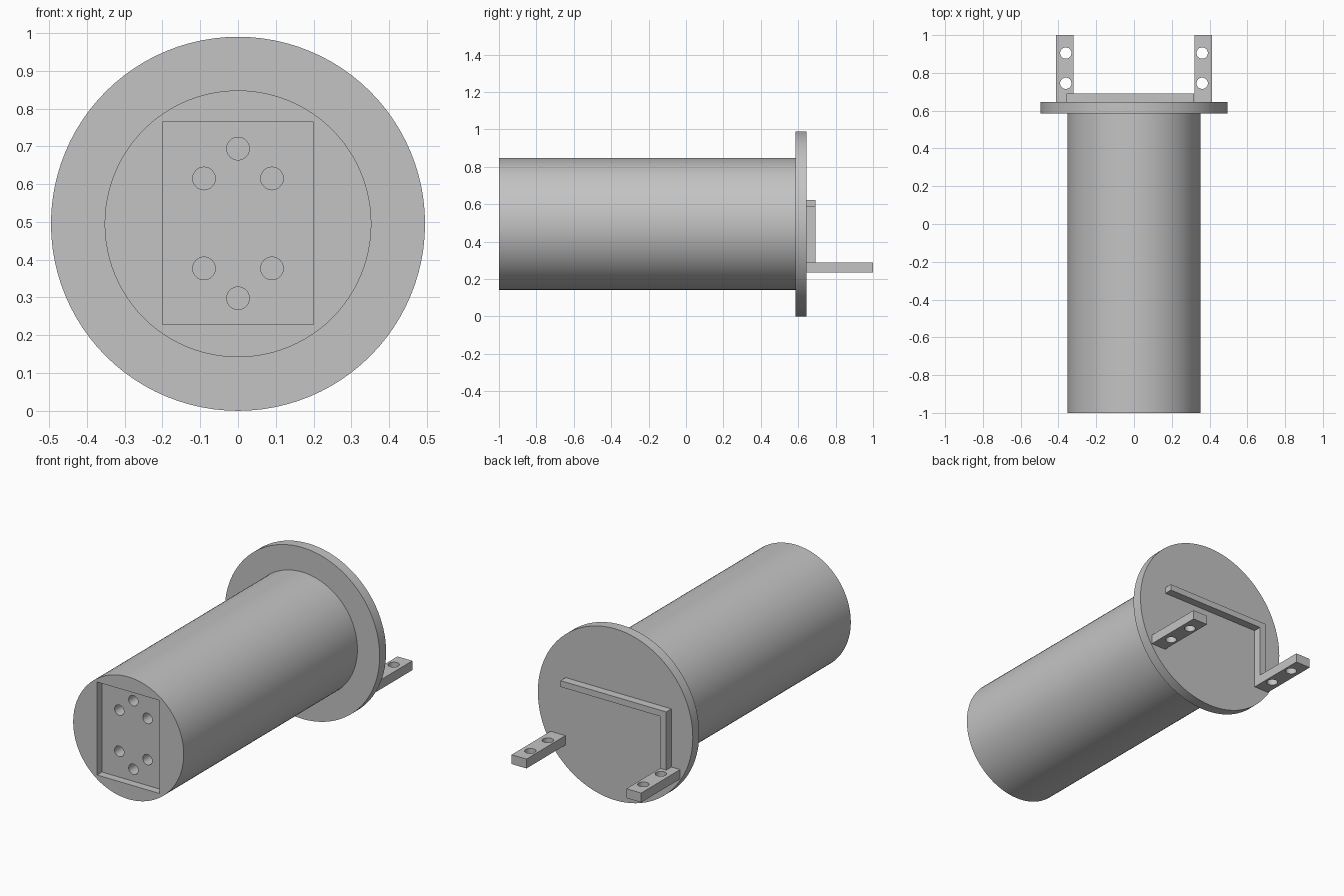
import bpy
import math

default = bpy.data.objects.get("Cube")
if default:
    bpy.data.objects.remove(default, do_unlink=True)

AXIS_Z = 0.495      # height of the main axis
FACE_Y = 0.645      # rear face of the flange

grey = bpy.data.materials.new("plain grey")
grey.use_nodes = True
grey.diffuse_color = (0.55, 0.55, 0.55, 1)
grey.node_tree.nodes["Principled BSDF"].inputs["Base Color"].default_value = (0.55, 0.55, 0.55, 1)


def finish(obj, name):
    obj.name = name
    obj.data.name = name
    obj.data.materials.append(grey)
    return obj


def box(name, x, y, z):
    """Box from (min, max) pairs along each axis."""
    spans = (x, y, z)
    bpy.ops.mesh.primitive_cube_add(size=1, location=[(a + b) / 2 for a, b in spans])
    obj = bpy.context.object
    obj.scale = [b - a for a, b in spans]
    bpy.ops.object.transform_apply(location=False, rotation=False, scale=True)
    return finish(obj, name)


def rod_y(name, radius, y, x=0, z=AXIS_Z, sides=96):
    """Cylinder lying along y."""
    bpy.ops.mesh.primitive_cylinder_add(
        vertices=sides, radius=radius, depth=y[1] - y[0],
        location=(x, (y[0] + y[1]) / 2, z), rotation=(math.pi / 2, 0, 0))
    return finish(bpy.context.object, name)


def cut(target, cutter):
    cutter.hide_render = True
    mod = target.modifiers.new("cut", 'BOOLEAN')
    mod.operation = 'DIFFERENCE'
    mod.solver = 'EXACT'
    mod.object = cutter
    bpy.context.view_layer.objects.active = target
    bpy.ops.object.modifier_apply(modifier=mod.name)
    bpy.data.objects.remove(cutter, do_unlink=True)


def smooth(obj):
    bpy.ops.object.select_all(action='DESELECT')
    obj.select_set(True)
    bpy.context.view_layer.objects.active = obj
    bpy.ops.object.shade_smooth_by_angle(angle=math.radians(30))


# Main barrel with a rectangular recess and six blind holes in its front
body = rod_y("barrel", 0.353, (-1, 0.586))
cut(body, box("recess_cutter", (-0.2, 0.2), (-1.1, -0.955), (0.228, 0.765)))
for x, dz in ((0, 0.198), (-0.09, 0.119), (0.09, 0.119)):
    for side in (1, -1):
        cut(body, rod_y("hole_cutter", 0.03, (-1.05, -0.86), x, AXIS_Z + 0.001 + side * dz, 32))
smooth(body)

# Rear flange
smooth(rod_y("flange", AXIS_Z, (0.586, FACE_Y)))

# Pair of drilled mounting arms
for name, side in (("left_arm", 1), ("right_arm", -1)):
    arm = box(name, sorted((side * 0.319, side * 0.414)), (FACE_Y, 1), (0.234, 0.288))
    for y in (0.745, 0.905):
        bpy.ops.mesh.primitive_cylinder_add(
            vertices=32, radius=0.03, depth=0.2, location=(side * 0.361, y, 0.261))
        cut(arm, finish(bpy.context.object, "arm_hole_cutter"))
    smooth(arm)

# Raised angled rib on the rear face, running down to the right arm
box("rib_crossbar", (-0.358, 0.317), (FACE_Y, 0.692), (0.588, 0.624))
box("rib_upright", (-0.358, -0.319), (FACE_Y, 0.692), (0.288, 0.588))
